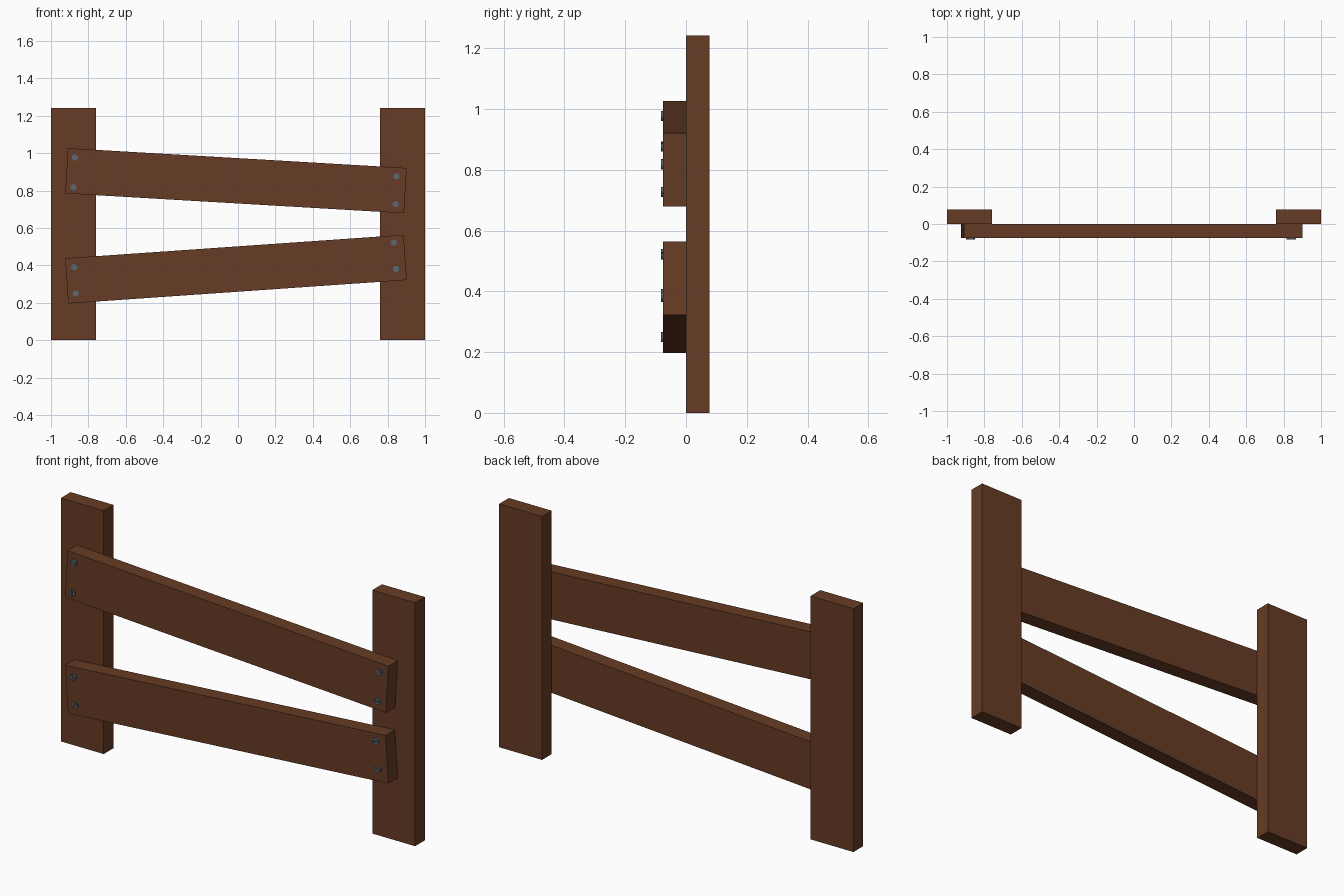
import bpy, bmesh, math
from mathutils import Matrix, Vector

if "Cube" in bpy.data.objects:
    bpy.data.objects.remove(bpy.data.objects["Cube"])


def material(name, rgb):
    m = bpy.data.materials.new(name)
    m.diffuse_color = (*rgb, 1)
    m.use_nodes = True
    m.node_tree.nodes["Principled BSDF"].inputs["Base Color"].default_value = m.diffuse_color
    return m


WOOD = material("brown wood", (0.135, 0.045, 0.018))
STEEL = material("grey steel", (0.10, 0.135, 0.16))


def finish(name, bm, mat, matrix):
    bmesh.ops.recalc_face_normals(bm, faces=bm.faces)
    me = bpy.data.meshes.new(name)
    bm.to_mesh(me)
    bm.free()
    me.materials.append(mat)
    ob = bpy.data.objects.new(name, me)
    ob.matrix_world = matrix
    bpy.context.collection.objects.link(ob)
    return ob


def plank(name, center, size, angle=0):
    bm = bmesh.new()
    bmesh.ops.create_cube(bm, size=1)
    bmesh.ops.scale(bm, vec=size, verts=bm.verts)
    # negative y rotation lifts the +x end
    finish(name, bm, WOOD, Matrix.Translation(center) @ Matrix.Rotation(-angle, 4, 'Y'))


def prism(bm, outline, y0, y1):
    face = bm.faces.new([bm.verts.new((x, y0, z)) for x, z in outline])
    out = bmesh.ops.extrude_face_region(bm, geom=[face])
    verts = [g for g in out["geom"] if isinstance(g, bmesh.types.BMVert)]
    bmesh.ops.translate(bm, vec=(0, y1 - y0, 0), verts=verts)


def screw(name, x, z, turn, r=0.017, slot=0.003):
    bm = bmesh.new()
    # round base, then two raised halves leaving a driver slot
    prism(bm, [(r * math.cos(a), r * math.sin(a))
               for a in (i * math.tau / 12 for i in range(12))], -0.070, -0.0765)
    a0 = math.asin(slot / r)
    arc = [a0 + (math.pi - 2 * a0) * i / 6 for i in range(7)]
    for s in (1, -1):
        prism(bm, [(r * math.cos(a), s * r * math.sin(a)) for a in arc], -0.0765, -0.082)
    finish(name, bm, STEEL, Matrix.Translation((x, 0, z)) @ Matrix.Rotation(turn, 4, 'Y'))


# Posts
for side, s in (("left", -1), ("right", 1)):
    plank(side + "_post", (s * 0.879, 0.039, 0.621), (0.242, 0.078, 1.242))

# Tilted rails
plank("upper_rail", (-0.011, -0.0375, 0.853), (1.814, 0.075, 0.242), math.radians(-3.35))
plank("lower_rail", (-0.011, -0.0375, 0.380), (1.814, 0.075, 0.242), math.radians(3.97))

# Screws at the rail ends
spots = [(-0.872, 0.977), (-0.880, 0.818), (0.848, 0.877), (0.843, 0.727),
         (-0.876, 0.391), (-0.868, 0.250), (0.833, 0.522), (0.845, 0.381)]
for i, (x, z) in enumerate(spots):
    screw(f"screw_{i + 1}", x, z, 0.6 + i * 0.9)
